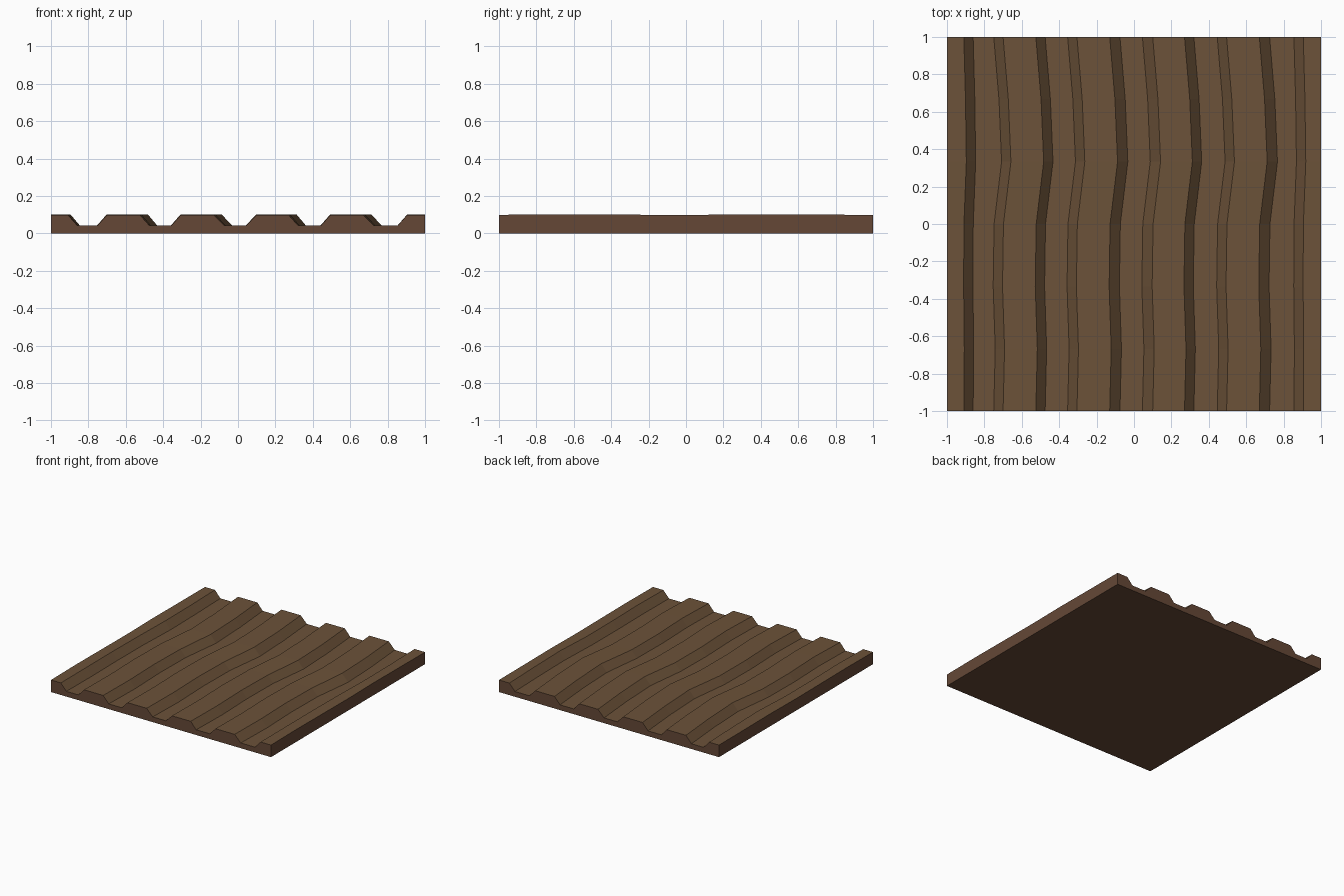
import bpy, bmesh

if "Cube" in bpy.data.objects:
    bpy.data.objects.remove(bpy.data.objects["Cube"])

def material(name, rgb):
    m = bpy.data.materials.new(name)
    m.diffuse_color = (*rgb, 1)
    m.use_nodes = True
    m.node_tree.nodes["Principled BSDF"].inputs["Base Color"].default_value = m.diffuse_color
    return m

# Furrow cross-section: each groove has two lips and a flat floor
HIGH, LOW = 0.1, 0.043
grooves = [(-0.91, -0.86, -0.75, -0.70), (-0.525, -0.475, -0.355, -0.305),
           (-0.13, -0.075, 0.045, 0.10), (0.27, 0.32, 0.445, 0.495),
           (0.67, 0.725, 0.855, 0.905)]
profile = [(-1, HIGH)]
for a, b, c, d in grooves:
    profile += [(a, HIGH), (b, LOW), (c, LOW), (d, HIGH)]
profile.append((1, HIGH))

# Sideways drift and slight height change at each station along the field
stations = [(-1, 0, -0.001), (-0.667, 0.008, 0.002), (-0.333, -0.003, 0),
            (0, 0.002, -0.002), (0.333, 0.042, 0.002), (0.667, 0.028, 0),
            (1, 0, -0.001)]

def drift_scale(x):
    if abs(x) == 1:
        return 0
    return 0.32 if abs(x) > 0.84 else 1

bm = bmesh.new()
rows = [[bm.verts.new((x + s * drift_scale(x), y, z + (dz if z == HIGH else 0)))
         for x, z in profile] for y, s, dz in stations]

# Ploughed top surface
for r0, r1 in zip(rows, rows[1:]):
    for i in range(len(profile) - 1):
        bm.faces.new((r0[i], r0[i + 1], r1[i + 1], r1[i]))

# Cut earth sides and base
fl, fr, br, bl = [bm.verts.new(p) for p in
                  ((-1, -1, 0), (1, -1, 0), (1, 1, 0), (-1, 1, 0))]
left = [r[0] for r in rows]
right = [r[-1] for r in rows]
for loop in ([fl, fr] + rows[0][::-1], [br, bl] + rows[-1],
             [fr, br] + right[::-1], [bl, fl] + left, [bl, br, fr, fl]):
    bm.faces.new(loop).material_index = 1
bmesh.ops.recalc_face_normals(bm, faces=bm.faces)

mesh = bpy.data.meshes.new("ploughed_field")
bm.to_mesh(mesh)
bm.free()
mesh.materials.append(material("soil_top", (0.15, 0.085, 0.041)))
mesh.materials.append(material("soil_side", (0.13, 0.064, 0.037)))
field = bpy.data.objects.new("ploughed_field", mesh)
bpy.context.collection.objects.link(field)
